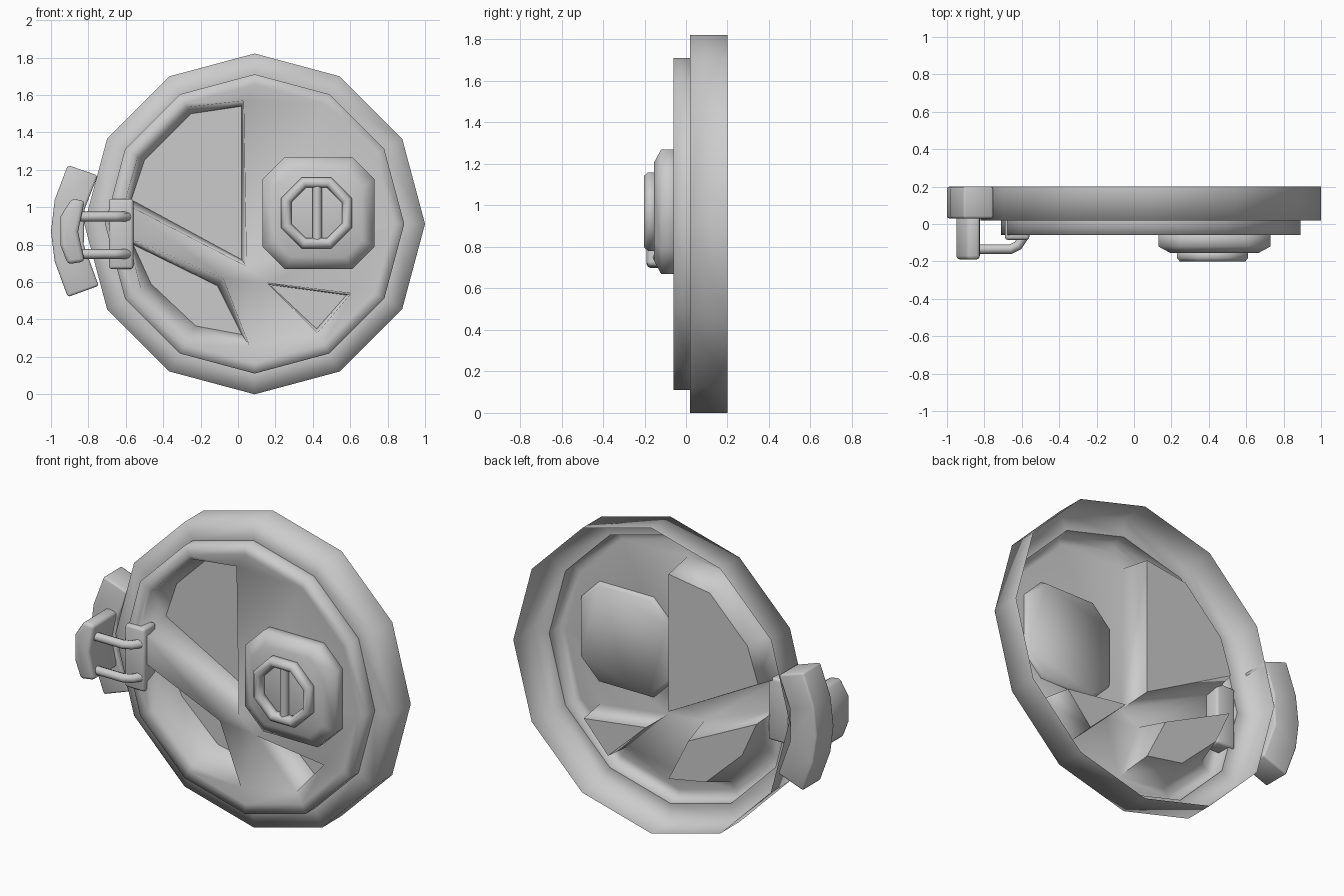
import bpy, bmesh
from math import sin, cos, pi, radians
from mathutils import Vector

if "Cube" in bpy.data.objects:
    bpy.data.objects.remove(bpy.data.objects["Cube"])

CX, CZ = 0.089, 0.911          # hatch centre


def polar(r, deg):
    return (CX + r * cos(radians(deg)), CZ + r * sin(radians(deg)))


def ring12(r):
    return [polar(r, 30 * i) for i in range(12)]


def add_loop(bm, pts, y):
    return [bm.verts.new((x, y, z)) for x, z in pts]


def bridge(bm, a, b):
    for i in range(len(a)):
        j = (i + 1) % len(a)
        bm.faces.new((a[i], a[j], b[j], b[i]))


def finish(name, bm, angle=100):
    bmesh.ops.recalc_face_normals(bm, faces=bm.faces)
    me = bpy.data.meshes.new(name)
    bm.to_mesh(me)
    bm.free()
    ob = bpy.data.objects.new(name, me)
    bpy.context.collection.objects.link(ob)
    bpy.ops.object.select_all(action='DESELECT')
    ob.select_set(True)
    bpy.context.view_layer.objects.active = ob
    bpy.ops.object.shade_smooth_by_angle(angle=radians(angle))
    return ob


def loft(name, sections, bevel=0):
    """Closed solid through (profile, y) sections."""
    bm = bmesh.new()
    loops = [add_loop(bm, p, y) for p, y in sections]
    for a, b in zip(loops, loops[1:]):
        bridge(bm, a, b)
    bm.faces.new(loops[0])
    bm.faces.new(loops[-1])
    bmesh.ops.recalc_face_normals(bm, faces=bm.faces)
    if bevel:
        sharp = [e for e in bm.edges if e.calc_face_angle(0) > radians(50)]
        bmesh.ops.bevel(bm, geom=sharp, offset=bevel, segments=2, profile=0.5, affect='EDGES')
    return finish(name, bm)


def octagon(cx, cz, h, c):
    return [(cx + x, cz + z) for x, z in
            ((h, h - c), (h - c, h), (c - h, h), (-h, h - c),
             (-h, c - h), (c - h, -h), (h - c, -h), (h, c - h))]


def tube(name, pts, r):
    cu = bpy.data.curves.new(name, 'CURVE')
    cu.dimensions = '3D'
    cu.bevel_depth = r
    cu.bevel_resolution = 2
    cu.use_fill_caps = True
    sp = cu.splines.new('POLY')
    sp.points.add(len(pts) - 1)
    for p, co in zip(sp.points, pts):
        p.co = (*co, 1)
    ob = bpy.data.objects.new(name, cu)
    bpy.context.collection.objects.link(ob)
    return ob


# Outer rim: open-backed band with a front flange
bm = bmesh.new()
loops = [add_loop(bm, ring12(r), y) for r, y in ((0.911, 0.2), (0.911, 0.02), (0.80, 0.02))]
for a, b in zip(loops, loops[1:]):
    bridge(bm, a, b)
finish("outer_rim", bm)

# Front panel: stepped edge and a face with three pockets
bm = bmesh.new()
PANEL_Y = -0.057
loops = [add_loop(bm, ring12(r), y) for r, y in ((0.80, 0.02), (0.80, -0.06), (0.745, PANEL_Y))]
for a, b in zip(loops, loops[1:]):
    bridge(bm, a, b)
pockets = [  # opening, floor, floor depth
    ([(0.045, 0.685), (0.03, 1.57), polar(0.72, 120), polar(0.72, 150), polar(0.705, 171)],
     [(0.02, 0.72), (0.02, 1.54), polar(0.68, 120), polar(0.68, 150), (-0.57, 1.04)], 0.135),
    ([(-0.59, 0.84), (-0.08, 0.62), (0.06, 0.26), polar(0.70, 240), polar(0.70, 210)],
     [(-0.56, 0.80), (-0.11, 0.58), (0.02, 0.32), polar(0.63, 240), polar(0.64, 210)], 0.135),
    ([(0.155, 0.595), (0.605, 0.54), (0.425, 0.33)],
     [(0.17, 0.585), (0.58, 0.53), (0.42, 0.35)], 0.135),
]
edge_loops = [loops[-1]]
for opening, floor, depth in pockets:
    a, b = add_loop(bm, opening, PANEL_Y), add_loop(bm, floor, depth)
    bridge(bm, a, b)
    bm.faces.new(add_loop(bm, floor, depth))     # flat floor, own vertices
    edge_loops.append(a)
edges = [bm.edges.get((lp[i], lp[i - 1])) for lp in edge_loops for i in range(len(lp))]
bmesh.ops.triangle_fill(bm, edges=edges, use_beauty=True, normal=Vector((0, -1, 0)))
finish("front_panel", bm)

# Raised lock housing
HX, HZ = 0.43, 0.97
loft("lock_housing", [(octagon(HX, HZ, 0.285, 0.12), -0.03), (octagon(HX, HZ, 0.30, 0.12), -0.06),
                      (octagon(HX, HZ, 0.30, 0.12), -0.12), (octagon(HX, HZ, 0.235, 0.09), -0.155)])

# Eight-sided hand ring with a centre bar
bm = bmesh.new()
sections = []
for i in range(8):
    t = radians(22.5 + 45 * i)
    sec = []
    for k in range(8):
        u = 2 * pi * k / 8 + pi / 8
        r = 0.176 + 0.032 * cos(u)
        sec.append(bm.verts.new((0.42 + r * cos(t), -0.168 + 0.036 * sin(u), HZ + r * sin(t))))
    sections.append(sec)
for i in range(8):
    bridge(bm, sections[i - 1], sections[i])
finish("hand_ring", bm)
tube("hand_ring_bar", [(0.423, -0.165, HZ - 0.16), (0.423, -0.165, HZ + 0.16)], 0.026)

# Hinge: bracket on the hatch, two bent rods, post and wall mount
loft("hinge_bracket", [([(-0.69, 0.67), (-0.56, 0.67), (-0.56, 1.045), (-0.69, 1.045)], y)
                       for y in (-0.085, 0.03)], 0.015)
for side, z in (("lower", 0.75), ("upper", 0.95)):
    tube("hinge_rod_" + side, [(-0.86, -0.135, z), (-0.66, -0.135, z), (-0.62, -0.115, z),
                               (-0.585, -0.06, z)], 0.026)
post = [(-0.89, 1.045), (-0.82, 1.035), (-0.855, 0.87), (-0.82, 0.71), (-0.91, 0.695),
        (-0.95, 0.80), (-0.95, 0.95)]
loft("hinge_post", [(post, -0.19), (post, 0.05)], 0.02)
mount = [(-0.91, 1.225), (-0.75, 1.17), (-0.82, 0.99), (-0.825, 0.80), (-0.745, 0.58),
         (-0.91, 0.52), (-0.98, 0.71), (-1.0, 0.87), (-0.98, 1.04)]
loft("hinge_mount", [(mount, 0.03), (mount, 0.2)], 0.012)
